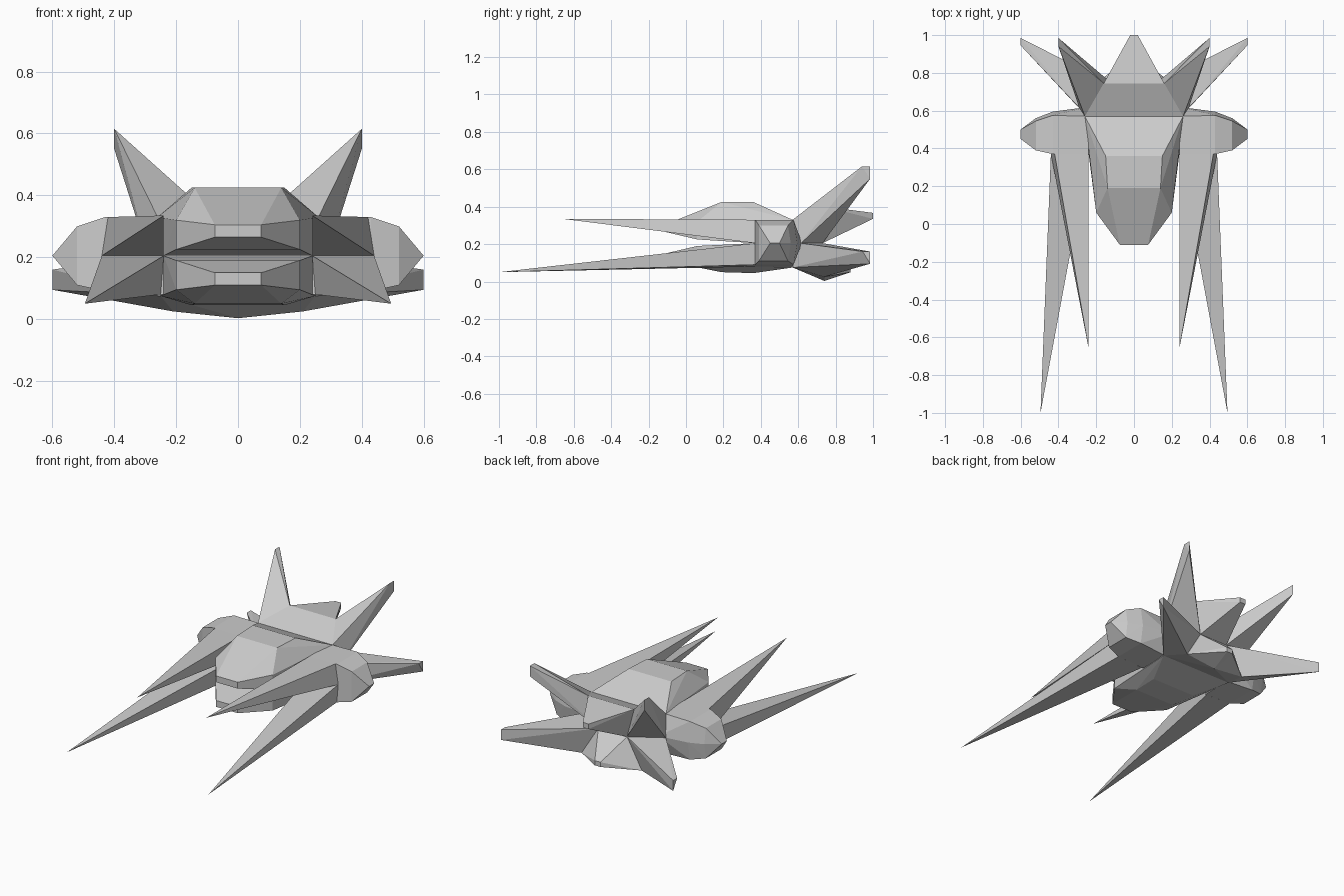
import bpy, bmesh

if "Cube" in bpy.data.objects:
    bpy.data.objects.remove(bpy.data.objects["Cube"])


def hull(name, pts, mode="whole"):
    """Faceted solid from corner points.
    whole: points are mirrored across x = 0 into a single solid
    pair: the solid is built on +x and copied to -x with a mirror modifier"""
    bm = bmesh.new()
    corners = set(pts)
    if mode == "whole":
        corners |= {(-x, y, z) for x, y, z in pts}
    for c in sorted(corners):
        bm.verts.new(c)
    res = bmesh.ops.convex_hull(bm, input=bm.verts[:])
    junk = [g for g in set(res["geom_interior"] + res["geom_unused"])
            if isinstance(g, bmesh.types.BMVert)]
    if junk:
        bmesh.ops.delete(bm, geom=junk, context="VERTS")
    bmesh.ops.dissolve_limit(bm, angle_limit=0.02, verts=bm.verts[:], edges=bm.edges[:])
    bmesh.ops.recalc_face_normals(bm, faces=bm.faces[:])
    me = bpy.data.meshes.new(name)
    bm.to_mesh(me)
    bm.free()
    ob = bpy.data.objects.new(name, me)
    bpy.context.collection.objects.link(ob)
    if mode == "pair":
        mod = ob.modifiers.new("mirror", "MIRROR")
        mod.use_axis[0] = True
        mod.use_mirror_merge = False
    return ob


# Shared corners of the stern
waist = (.29, .615, .205)
rear = (.10, .73, .205)
top_front, top_back = (.26, .57, .33), (.16, .745, .40)
low_front, low_back = (.25, .57, .075), (.21, .74, .025)
keel = (0, .74, .003)

# Forward hull, split into two jaws with a notch between them
hull("upper_hull", [(.14, .19, .425), (.15, .36, .425), (.20, .06, .32), top_front,
                    (.075, -.11, .305), (.075, -.11, .265), (.20, .06, .225),
                    (.24, .37, .205), (.26, .57, .205)])
hull("lower_hull", [(.14, .19, .05), (.15, .36, .045), (.20, .06, .095), low_front,
                    (.075, -.11, .11), (.075, -.11, .15), (.20, .06, .19),
                    (.24, .37, .205), (.26, .57, .205)])

# Stern blocks and central tails
hull("upper_stern", [top_front, top_back, waist, rear])
hull("lower_stern", [low_front, low_back, keel, waist, rear])
hull("upper_tail", [top_back, rear, (.02, 1, .367), (.02, 1, .335)])
hull("lower_tail", [low_back, keel, rear, (.02, .88, .05), (.02, .88, .08)])

# Swept rear fins
hull("upper_fin", [top_front, top_back, waist, rear,
                   (.40, .94, .615), (.40, .985, .615), (.40, .985, .55)], "pair")
hull("lower_fin", [low_front, low_back, waist, rear,
                   (.60, .945, .16), (.60, .985, .16), (.60, .985, .095)], "pair")

# Side pods: hexagonal-ish sections shrinking outward to a short edge
pod = [(.60, .45, .205), (.60, .50, .205)]
for x, y0, y1, y2, z0, z1 in [(.24, .37, .57, .62, .08, .33),
                              (.43, .37, .575, .595, .09, .33),
                              (.52, .39, .545, .56, .11, .30)]:
    pod += [(x, y0, z0), (x, y0, z1), (x, y1, z0), (x, y1, z1), (x, y2, .205)]
hull("side_pod", pod, "pair")

# Long forward spikes
hull("upper_spike", [(.24, .37, .33), (.42, .37, .33), (.44, .37, .205), (.24, .37, .205),
                     (.24, -.66, .335)], "pair")
hull("lower_spike", [(.24, .37, .205), (.44, .37, .205), (.43, .37, .09), (.25, .37, .08),
                     (.495, -1, .05)], "pair")
